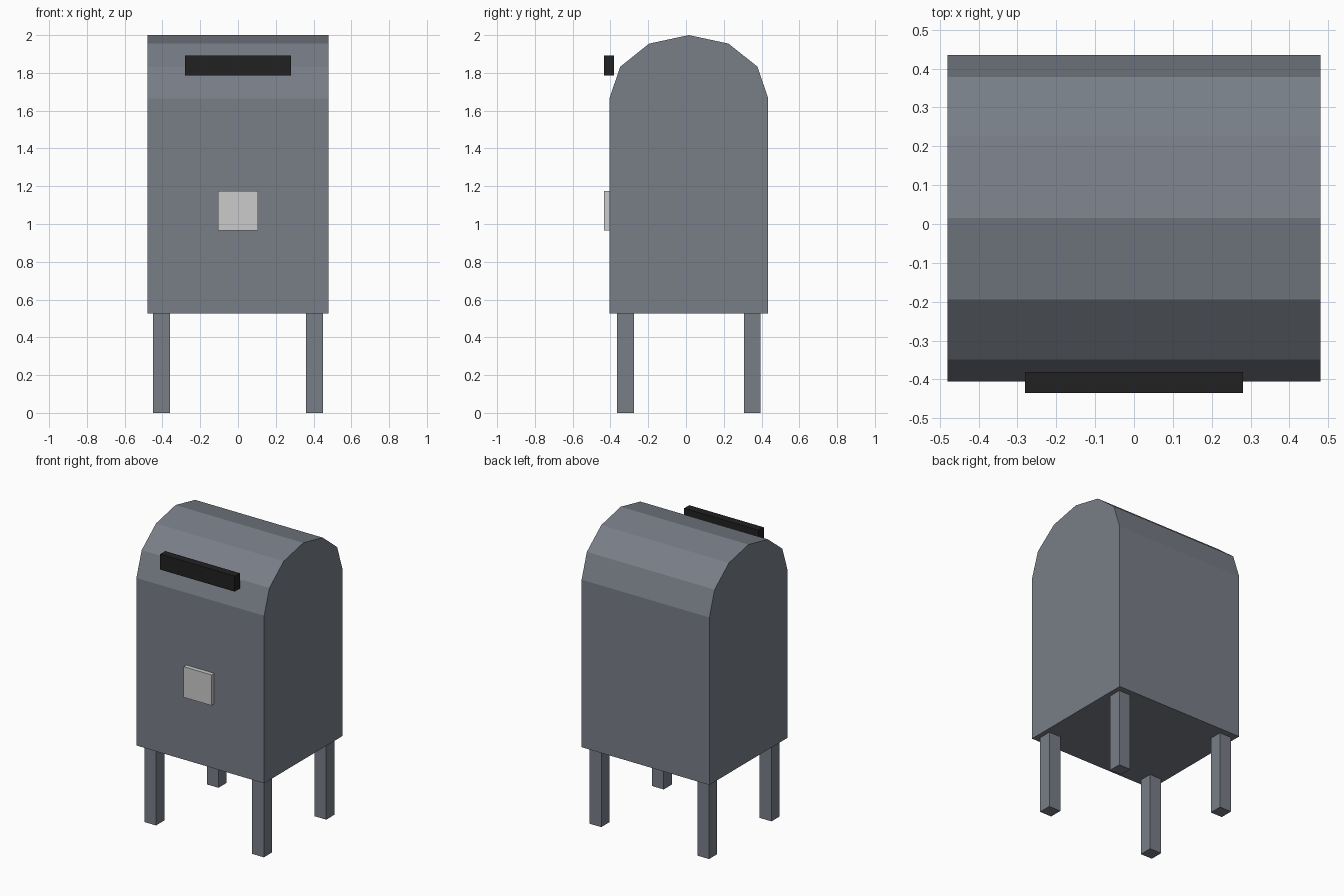
import bpy, math

if "Cube" in bpy.data.objects:
    bpy.data.objects.remove(bpy.data.objects["Cube"])


def material(name, rgb):
    m = bpy.data.materials.new(name)
    m.diffuse_color = (*rgb, 1)
    m.use_nodes = True
    m.node_tree.nodes["Principled BSDF"].inputs["Base Color"].default_value = m.diffuse_color
    return m


def add_mesh(name, verts, faces, mat):
    me = bpy.data.meshes.new(name)
    me.from_pydata(verts, [], faces)
    me.materials.append(mat)
    ob = bpy.data.objects.new(name, me)
    bpy.context.collection.objects.link(ob)
    return ob


def box(name, x, y, z, mat):
    """Box from (min, max) ranges on each axis."""
    verts = [(a, b, c) for a in x for b in y for c in z]
    faces = [(0, 1, 3, 2), (4, 6, 7, 5), (0, 4, 5, 1),
             (2, 3, 7, 6), (0, 2, 6, 4), (1, 5, 7, 3)]
    return add_mesh(name, verts, faces, mat)


steel = material("painted_steel", (0.19, 0.21, 0.245))
black = material("slot_black", (0.015, 0.015, 0.015))
silver = material("plate_grey", (0.56, 0.56, 0.56))

# Body: side profile with a six-sided arched top, extruded across x
YC, RY, RZ, SPRING, BOTTOM, HALF = 0.015, 0.42, 0.335, 1.665, 0.527, 0.48
profile = [(YC - RY, BOTTOM), (YC + RY, BOTTOM)]
for i in range(7):
    a = math.pi * i / 6
    profile.append((YC + RY * math.cos(a), SPRING + RZ * math.sin(a)))
n = len(profile)
verts = [(x, y, z) for x in (-HALF, HALF) for y, z in profile]
faces = [tuple(reversed(range(n))), tuple(range(n, 2 * n))]
faces += [(i, (i + 1) % n, n + (i + 1) % n, n + i) for i in range(n)]
add_mesh("body", verts, faces, steel)

# Four square legs
W = 0.044
for side, sx in (("left", -1), ("right", 1)):
    for end, sy in (("front", -1), ("back", 1)):
        cx, cy = sx * 0.405, YC + sy * 0.335
        box(f"{end}_{side}_leg", (cx - W, cx + W), (cy - W, cy + W),
            (0, BOTTOM), steel)

# Mail slot bar and front plate
box("slot_bar", (-0.28, 0.28), (-0.435, -0.381), (1.787, 1.892), black)
box("front_plate", (-0.105, 0.105), (-0.434, -0.395), (0.966, 1.174), silver)
